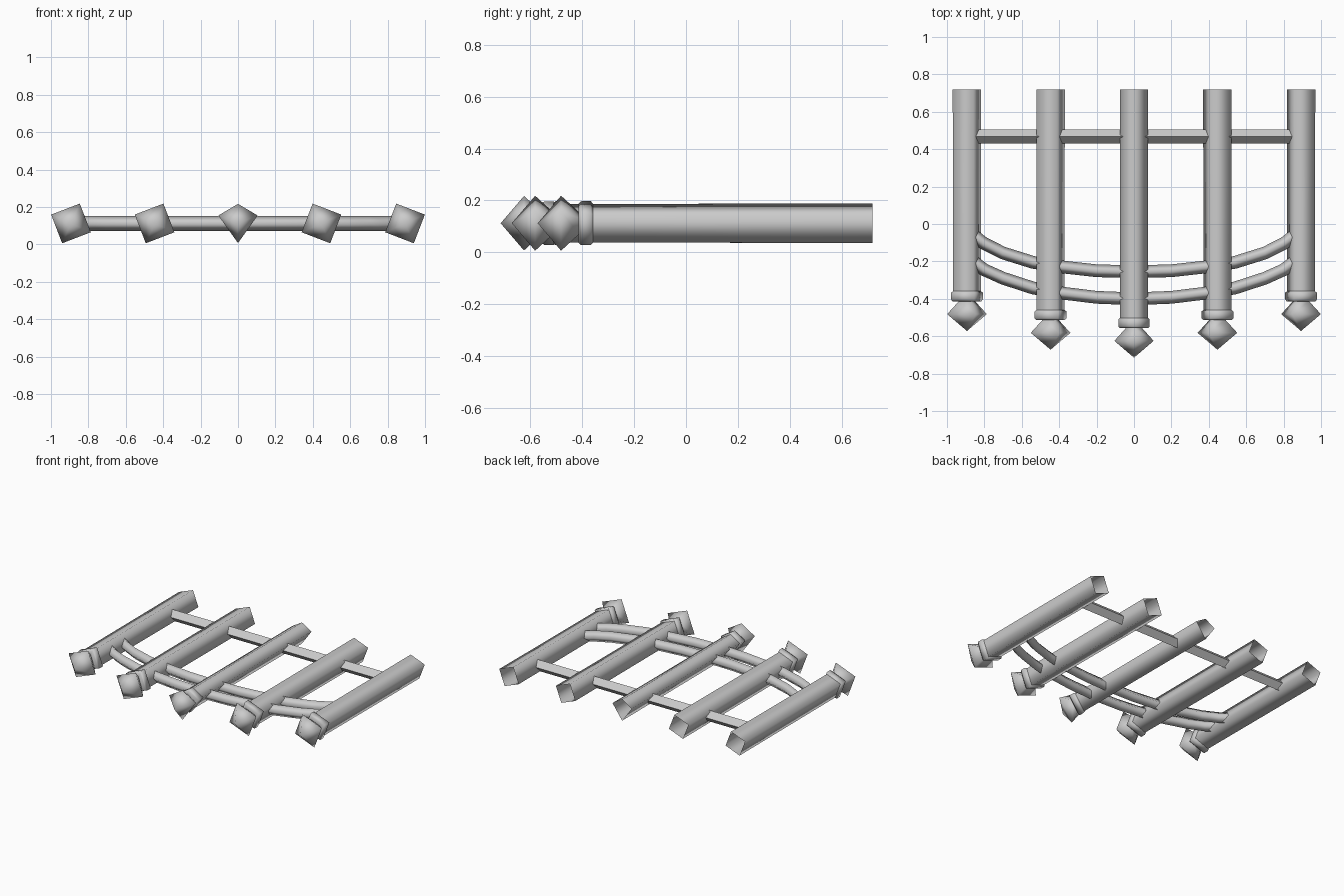
import bpy, bmesh, math
from mathutils import Vector

if "Cube" in bpy.data.objects:
    bpy.data.objects.remove(bpy.data.objects["Cube"])

Z = 0.112        # height of the post axes
BACK = 0.72      # rear end of all posts


def finish(name, bm, smooth):
    bmesh.ops.recalc_face_normals(bm, faces=bm.faces)
    me = bpy.data.meshes.new(name)
    bm.to_mesh(me)
    bm.free()
    for p in me.polygons:
        p.use_smooth = smooth
    ob = bpy.data.objects.new(name, me)
    bpy.context.collection.objects.link(ob)
    return ob


def bridge(bm, rings):
    for a, b in zip(rings, rings[1:]):
        n = len(a)
        for i in range(n):
            bm.faces.new((a[i], a[(i + 1) % n], b[(i + 1) % n], b[i]))


def loft(name, x, section, profile, smooth=True, tip=None):
    """Stack scaled copies of a four-sided section along y."""
    bm = bmesh.new()
    rings = [[bm.verts.new((x + sx * r, y, Z + sz * r)) for sx, sz in section]
             for y, r in profile]
    bridge(bm, rings)
    if tip is not None:
        t = bm.verts.new((x, tip, Z))
        for i in range(4):
            bm.faces.new((t, rings[0][i], rings[0][(i + 1) % 4]))
    return finish(name, bm, smooth)


def rail(name, path, ry, rz, smooth):
    """Sweep a diamond section along a path in the xy plane."""
    bm = bmesh.new()
    rings = []
    for i, (x, y) in enumerate(path):
        a, b = path[max(i - 1, 0)], path[min(i + 1, len(path) - 1)]
        t = Vector((b[0] - a[0], b[1] - a[1], 0)).normalized()
        n = Vector((-t.y, t.x, 0))
        c = Vector((x, y, Z))
        up = Vector((0, 0, rz))
        rings.append([bm.verts.new(p) for p in (c + n * ry, c + up, c - n * ry, c - up)])
    bridge(bm, rings)
    return finish(name, bm, smooth)


# Sections in units of the finial radius: turned squares and the middle kite
R = 0.116
a0 = math.radians(-24)
turned = [(R * math.cos(a0 + k * math.pi / 2), R * math.sin(a0 + k * math.pi / 2)) for k in range(4)]
mirrored = [(-x, z) for x, z in turned]
kite = [(0.105, 0.042), (0, 0.105), (-0.105, 0.042), (0, -0.105)]

# Five posts, each with collar and pointed finial
posts = [("far_left", -0.893, -0.572, turned), ("left", -0.446, -0.672, turned),
         ("middle", 0.0, -0.715, kite),
         ("right", 0.446, -0.672, mirrored), ("far_right", 0.893, -0.572, mirrored)]
for name, x, tip, sec in posts:
    loft("post_" + name, x, sec, [(tip + 0.19, 0.70), (BACK, 0.72)])
    loft("collar_" + name, x, sec,
         [(tip + 0.158, 0.40), (tip + 0.158, 0.72), (tip + 0.168, 0.80), (tip + 0.205, 0.80), (tip + 0.215, 0.68)])
    loft("finial_" + name, x, sec, [(tip + 0.09, 1.0), (tip + 0.16, 0.40)], tip=tip)

# Straight rear rail
rail("rear_rail", [(-0.87, 0.467), (0.87, 0.467)], 0.037, 0.04, False)


# Two curved front rails
def mirror_path(half):
    return [(-x, y) for x, y in reversed(half[1:])] + half


rail("curved_rail_inner", mirror_path([(0, -0.255), (0.2, -0.25), (0.38, -0.23), (0.54, -0.205),
                                       (0.7, -0.155), (0.8, -0.105), (0.88, -0.045)]), 0.034, 0.04, True)
rail("curved_rail_outer", mirror_path([(0, -0.4), (0.2, -0.392), (0.38, -0.37), (0.54, -0.342),
                                       (0.7, -0.29), (0.8, -0.245), (0.88, -0.185)]), 0.034, 0.04, True)
